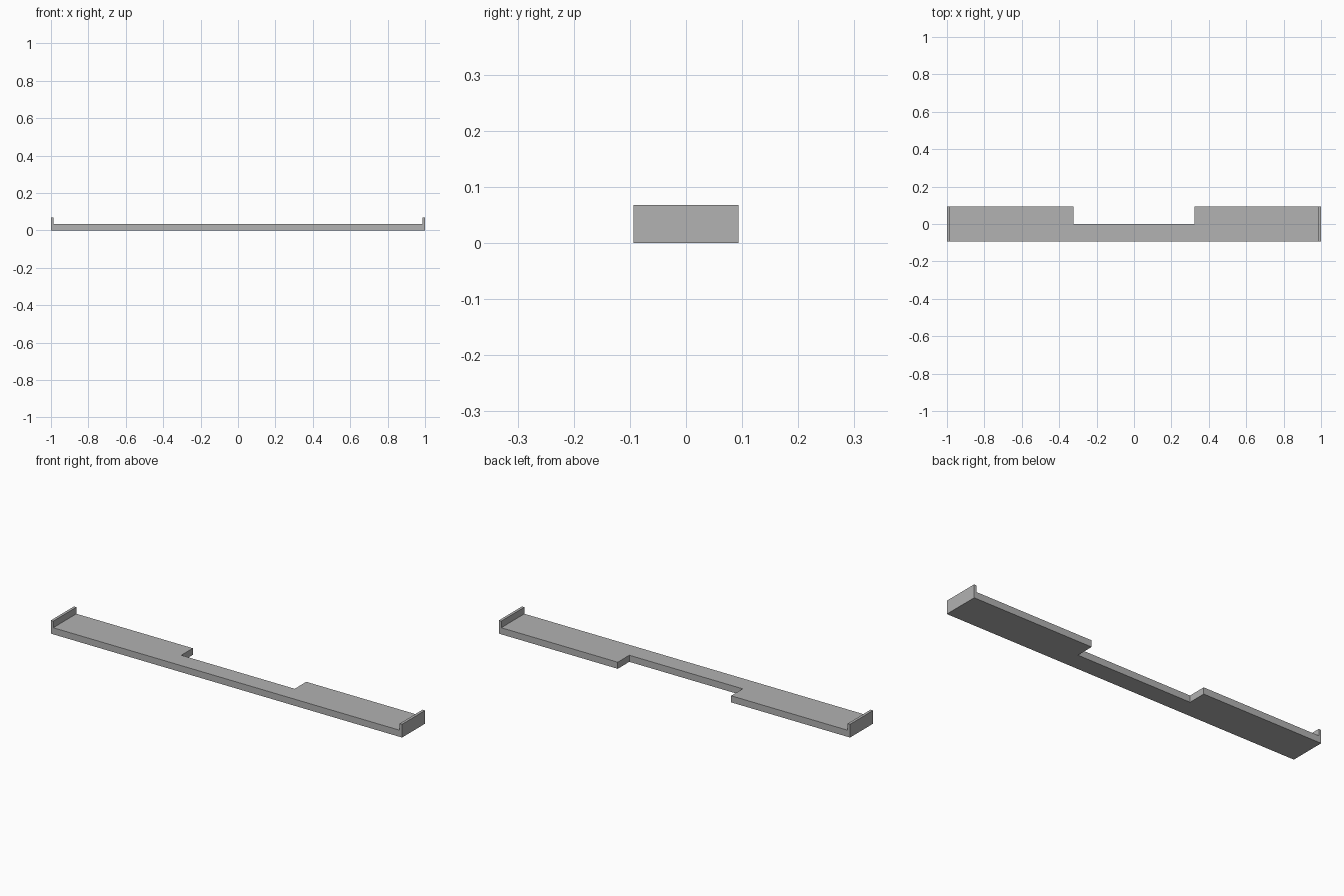
import bpy
import bmesh

if "Cube" in bpy.data.objects:
    bpy.data.objects.remove(bpy.data.objects["Cube"], do_unlink=True)

HALF_LENGTH, HALF_DEPTH = 1.0, 0.094
PLATE_HEIGHT, LIP_HEIGHT, LIP_THICKNESS = 0.034, 0.068, 0.014
NOTCH_HALF_WIDTH, NOTCH_Y = 0.323, 0.0

grey = bpy.data.materials.new("plain_grey")
grey.use_nodes = True
colour = (0.445, 0.445, 0.445, 1)
grey.diffuse_color = colour
grey.node_tree.nodes["Principled BSDF"].inputs["Base Color"].default_value = colour


def raise_faces(bm, faces, height):
    """Extrude the given faces straight up."""
    result = bmesh.ops.extrude_face_region(bm, geom=faces)
    verts = [g for g in result["geom"] if isinstance(g, bmesh.types.BMVert)]
    bmesh.ops.translate(bm, verts=verts, vec=(0, 0, height))
    return [g for g in result["geom"] if isinstance(g, bmesh.types.BMFace)]


# Plan outline: notched plate between two narrow end strips
bm = bmesh.new()
inner = HALF_LENGTH - LIP_THICKNESS
front = {x: bm.verts.new((x, -HALF_DEPTH, 0)) for x in (-HALF_LENGTH, -inner, inner, HALF_LENGTH)}
back = {x: bm.verts.new((x, HALF_DEPTH, 0)) for x in front}
notch = [bm.verts.new((x, y, 0)) for x, y in (
    (NOTCH_HALF_WIDTH, HALF_DEPTH), (NOTCH_HALF_WIDTH, NOTCH_Y),
    (-NOTCH_HALF_WIDTH, NOTCH_Y), (-NOTCH_HALF_WIDTH, HALF_DEPTH))]
bm.faces.new([front[-inner], front[inner], back[inner], *notch, back[-inner]])
for a, b in ((-HALF_LENGTH, -inner), (inner, HALF_LENGTH)):
    bm.faces.new([front[a], front[b], back[b], back[a]])

# Thickness of the plate, then the upturned end lips
top = raise_faces(bm, bm.faces[:], PLATE_HEIGHT)
ends = [f for f in top if abs(f.calc_center_median().x) > inner]
raise_faces(bm, ends, LIP_HEIGHT - PLATE_HEIGHT)

# Merge the flat strips so that sides and underside are single faces
bmesh.ops.recalc_face_normals(bm, faces=bm.faces[:])
bmesh.ops.dissolve_limit(bm, angle_limit=0.01, verts=bm.verts[:], edges=bm.edges[:])

mesh = bpy.data.meshes.new("notched_plate")
bm.to_mesh(mesh)
bm.free()
mesh.materials.append(grey)
plate = bpy.data.objects.new("notched_plate_with_end_lips", mesh)
bpy.context.collection.objects.link(plate)
